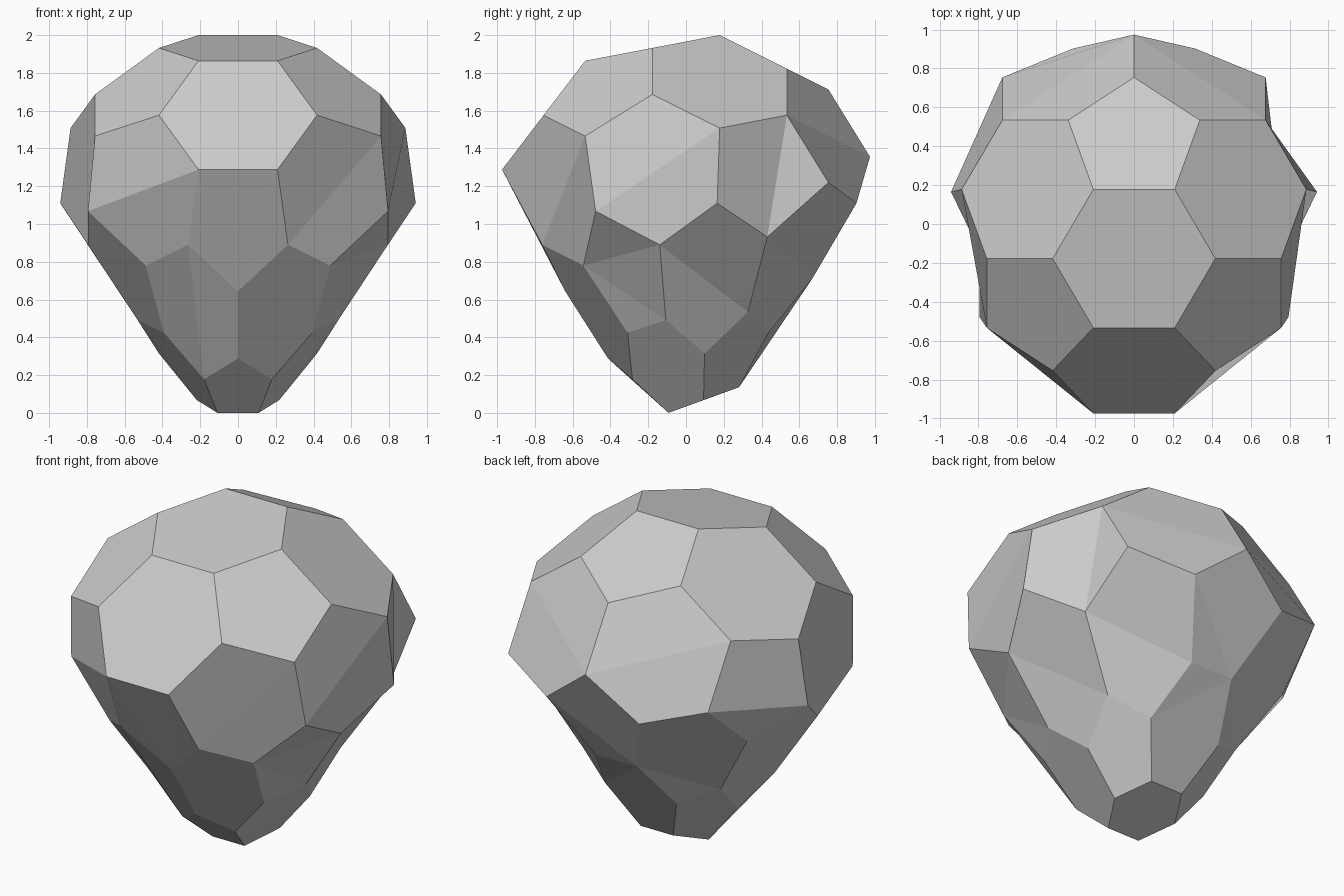
import bpy, bmesh
from mathutils import Vector

cube = bpy.data.objects.get("Cube")
if cube:
    bpy.data.objects.remove(cube)

RADIUS = 1.037

# One grey stone colour
grey = bpy.data.materials.new("stone_grey")
grey.use_nodes = True
colour = (0.6, 0.6, 0.6, 1)
grey.diffuse_color = colour
grey.node_tree.nodes["Principled BSDF"].inputs["Base Color"].default_value = colour

# Corners of a truncated icosahedron with a pentagon facing front and back
seed = bmesh.new()
bmesh.ops.create_icosphere(seed, subdivisions=1, radius=1)
corners = []
for edge in seed.edges:
    a, b = (v.co for v in edge.verts)
    for p in ((2 * a + b) / 3, (a + 2 * b) / 3):
        corners.append(Vector((p.y, p.z, p.x)).normalized() * RADIUS)
seed.free()

# Wrap the corners, then merge the triangles into pentagons and hexagons
bm = bmesh.new()
for p in corners:
    bm.verts.new(p)
bmesh.ops.convex_hull(bm, input=bm.verts[:])
bmesh.ops.dissolve_limit(bm, angle_limit=0.1, verts=bm.verts[:], edges=bm.edges[:])

# Taper the lower part
for v in bm.verts:
    v.co.z += 1
    f = min(1, 0.52 + 0.33 * v.co.z ** 2)
    v.co.x *= f
    v.co.y *= f


def crease(p, q):
    """Split the facet holding the corners nearest to p and q."""
    a, b = (min(bm.verts, key=lambda v: (v.co - Vector(c)).length) for c in (p, q))
    shared = [f for f in a.link_faces if b in f.verts[:]]
    if len(shared) == 1 and a is not b:
        bmesh.utils.face_split(shared[0], a, b)


# Named corners of the tapered facets
chin = (0, -.64, .64)
brow_r, brow_l = (.21, -.97, 1.29), (-.21, -.97, 1.29)
cheek_r, cheek_l = (.27, -.77, .89), (-.27, -.77, .89)
jaw = (.49, -.55, .78)
side_mid, side_low = (.8, -.14, .89), (.53, -.11, .49)
nape = (0, .97, 1.36)
back_low_r, back_low_l = (.14, .67, .71), (-.14, .67, .71)

# Creases across the bent facets
for p, q in [
    (brow_r, chin), (brow_l, chin),
    ((-.8, -.49, 1.07), brow_l), ((.76, -.54, 1.46), cheek_r),
    (cheek_l, (-.18, -.29, .18)),
    (jaw, side_mid), (jaw, side_low),
    (side_mid, (.46, .33, .54)),
    ((.88, .17, 1.51), (.8, -.49, 1.07)),
    ((.67, .54, 1.58), (.7, .43, .93)),
    ((.67, .54, 1.58), nape), ((-.67, .54, 1.58), nape),
    ((.7, .43, .93), back_low_r),
    ((.31, .9, 1.11), back_low_l), ((.24, .44, .42), back_low_l),
    ((-.67, .76, 1.22), (-.93, .17, 1.11)),
    (back_low_l, (-.46, .33, .54)),
]:
    crease(p, q)

bmesh.ops.recalc_face_normals(bm, faces=bm.faces[:])
mesh = bpy.data.meshes.new("faceted_stone")
bm.to_mesh(mesh)
bm.free()
mesh.materials.append(grey)
stone = bpy.data.objects.new("faceted_stone", mesh)
bpy.context.collection.objects.link(stone)
